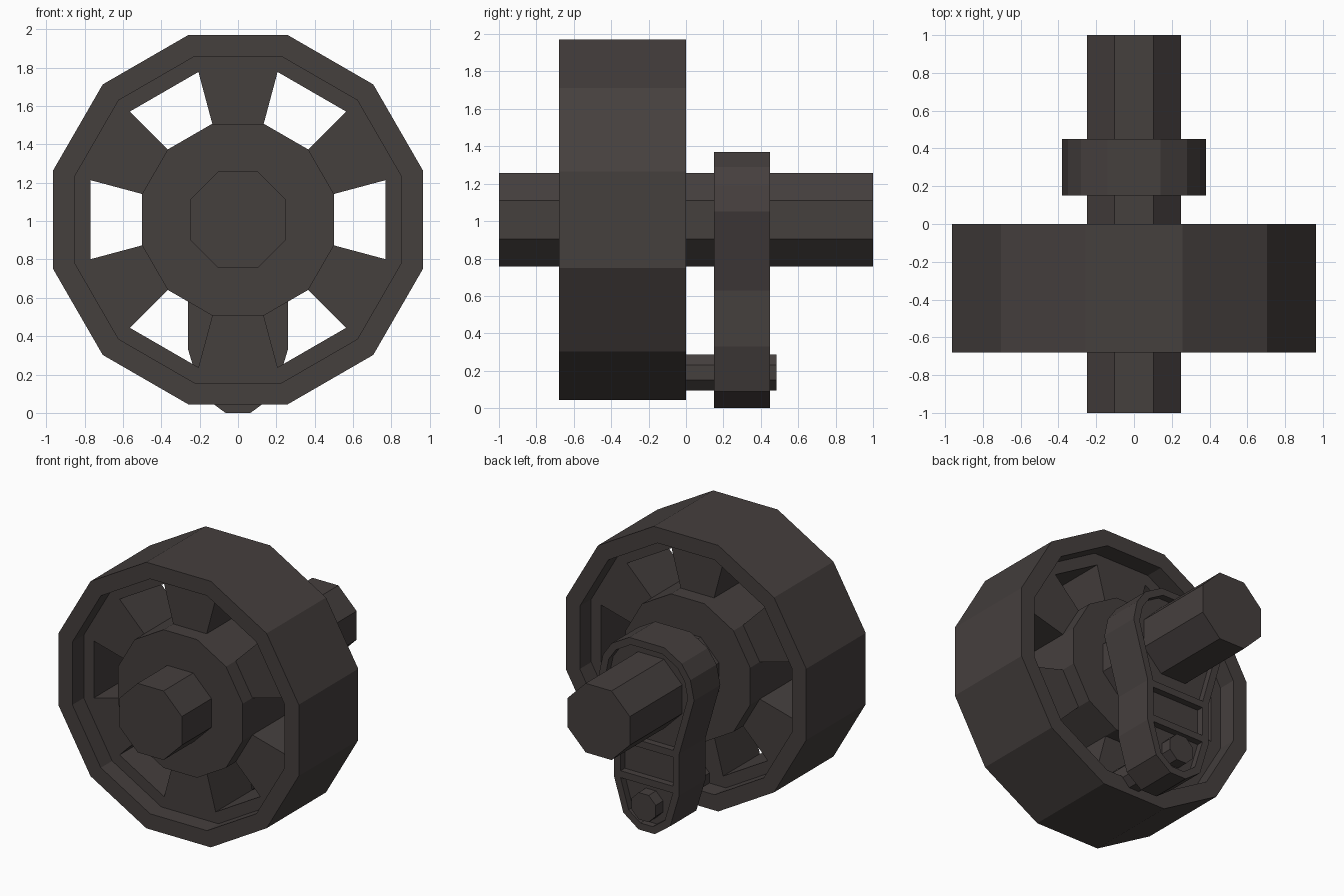
import bpy, bmesh, math

if "Cube" in bpy.data.objects:
    bpy.data.objects.remove(bpy.data.objects["Cube"])

ZC = 1.007          # height of the axle centre

mat = bpy.data.materials.new("dark iron")
mat.diffuse_color = (0.060, 0.050, 0.048, 1)
mat.use_nodes = True
mat.node_tree.nodes["Principled BSDF"].inputs["Base Color"].default_value = mat.diffuse_color


def finish(bm, name):
    bmesh.ops.recalc_face_normals(bm, faces=bm.faces)
    me = bpy.data.meshes.new(name)
    bm.to_mesh(me)
    bm.free()
    me.materials.append(mat)
    ob = bpy.data.objects.new(name, me)
    bpy.context.collection.objects.link(ob)
    return ob


def polygon(apothem, sides, zc):
    """Flat-topped regular polygon in x, z."""
    r = apothem / math.cos(math.pi / sides)
    angles = [(i + 0.5) * 2 * math.pi / sides for i in range(sides)]
    return [(r * math.cos(a), zc + r * math.sin(a)) for a in angles]


def prism(bm, outline, y0, y1):
    """Extrude an x, z outline along y; returns the +y cap."""
    a = [bm.verts.new((x, y0, z)) for x, z in outline]
    b = [bm.verts.new((x, y1, z)) for x, z in outline]
    n = len(a)
    for i in range(n):
        j = (i + 1) % n
        bm.faces.new((a[i], a[j], b[j], b[i]))
    bm.faces.new(a)
    return bm.faces.new(b)


# Wheel: twelve-sided rim, recessed web with six open windows, flush hub
bm = bmesh.new()
N = 12


def ring(apothem, y):
    return [bm.verts.new((x, y, z)) for x, z in polygon(apothem, N, ZC)]


def bridge(a, b, sectors=range(N)):
    for k in sectors:
        j = (k + 1) % N
        bm.faces.new((a[k], a[j], b[j], b[k]))


solid = range(0, N, 2)      # spokes
open_ = range(1, N, 2)      # windows
sides = []
for face_y, web_y, hub_y in ((-0.68, -0.55, -0.66), (0.0, -0.13, -0.02)):
    outer, lip = ring(0.963, face_y), ring(0.85, face_y)
    web_out, win_out = ring(0.85, web_y), ring(0.77, web_y)
    win_in, hub = ring(0.5, web_y), ring(0.5, hub_y)
    bridge(outer, lip)
    bridge(lip, web_out)
    bridge(web_out, win_out)
    bridge(win_out, win_in, solid)
    bridge(win_in, hub)
    bm.faces.new(hub)
    sides.append((outer, win_out, win_in))
(o0, wo0, wi0), (o1, wo1, wi1) = sides
bridge(o0, o1)
bridge(wo0, wo1, open_)
bridge(wi0, wi1, open_)
for k in range(N):          # spoke flanks
    bm.faces.new((wo0[k], wi0[k], wi1[k], wo1[k]))
finish(bm, "wheel")

# Axle running right through wheel and crank
bm = bmesh.new()
prism(bm, polygon(0.25, 8, ZC), -1.0, 1.0)
finish(bm, "axle")

# Crank arm with a raised border on its outer face
half = [(0.065, 0), (0.188, 0.09), (0.26, 0.33), (0.26, 0.63), (0.38, 1.05),
        (0.35, 1.19), (0.28, 1.29), (0.14, 1.37)]
outline = half + [(-x, z) for x, z in reversed(half)]
bm = bmesh.new()
cap = prism(bm, outline, 0.15, 0.45)
bmesh.ops.recalc_face_normals(bm, faces=bm.faces)
bmesh.ops.inset_region(bm, faces=[cap], thickness=0.05, use_even_offset=True)
bmesh.ops.translate(bm, verts=list(cap.verts), vec=(0, 0, 0))
well = bmesh.ops.extrude_discrete_faces(bm, faces=[cap])["faces"][0]
bmesh.ops.translate(bm, verts=list(well.verts), vec=(0, -0.05, 0))
finish(bm, "crank_arm")

# Cross ribs dividing the recess into three panels
for i, z in enumerate((0.36, 0.62)):
    bm = bmesh.new()
    prism(bm, [(-0.22, z - 0.025), (0.22, z - 0.025),
               (0.22, z + 0.025), (-0.22, z + 0.025)], 0.38, 0.448)
    finish(bm, f"crank_rib_{i + 1}")

# Crank pin
bm = bmesh.new()
prism(bm, polygon(0.097, 8, 0.19), -0.14, 0.485)
finish(bm, "crank_pin")
